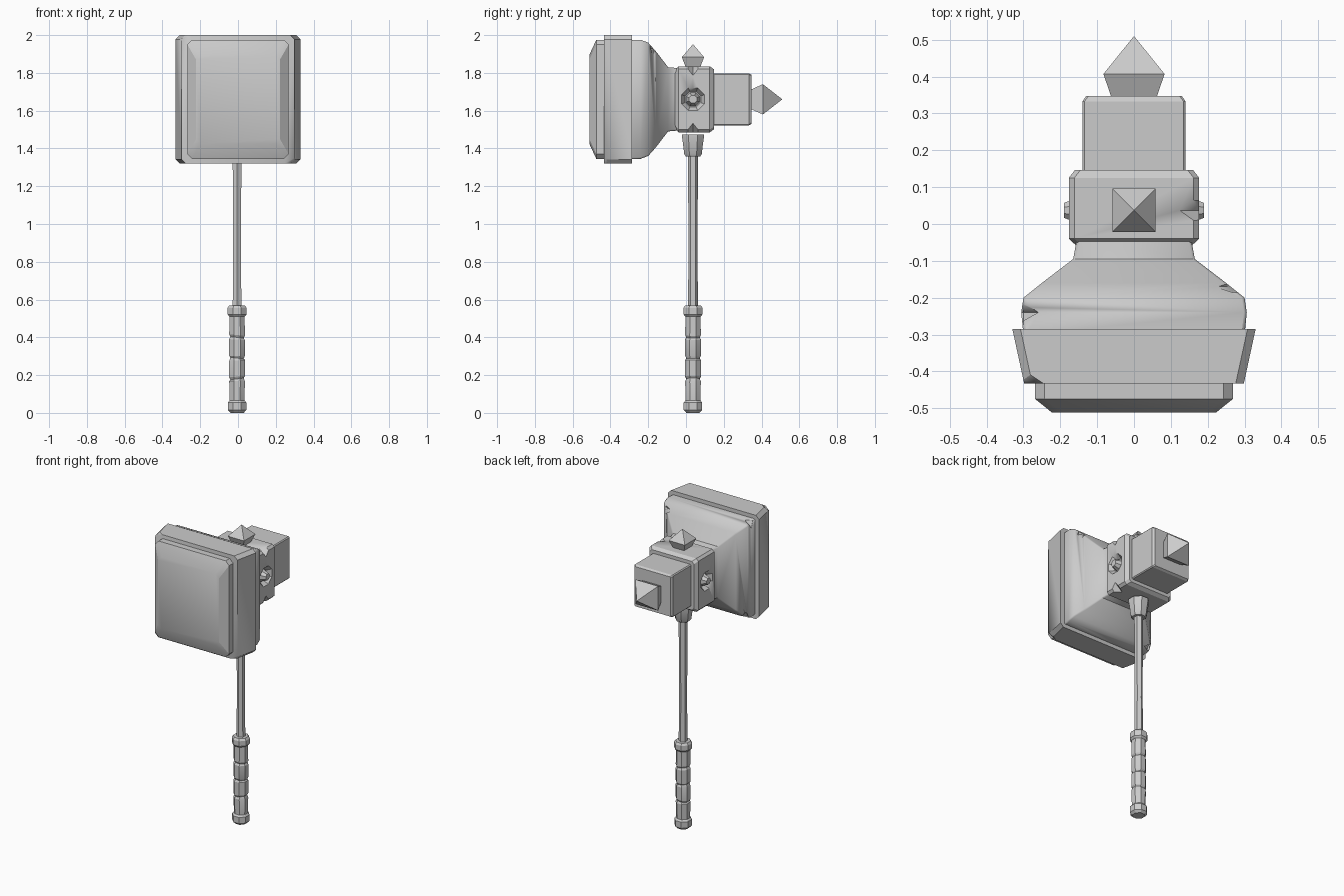
import bpy, bmesh, math, random
from mathutils import Vector, Matrix

random.seed(4)
cube = bpy.data.objects.get("Cube")
if cube:
    bpy.data.objects.remove(cube)

steel = bpy.data.materials.new("plain grey")
steel.use_nodes = True
GREY = (0.6, 0.6, 0.6, 1)
steel.diffuse_color = GREY
steel.node_tree.nodes["Principled BSDF"].inputs["Base Color"].default_value = GREY

HEAD_Z = 1.66      # height of the head's axis
SHAFT_Y = 0.037    # shaft axis, slightly behind the centre


def finish(name, bm, angle=25):
    bmesh.ops.recalc_face_normals(bm, faces=bm.faces)
    mesh = bpy.data.meshes.new(name)
    bm.to_mesh(mesh)
    bm.free()
    mesh.materials.append(steel)
    obj = bpy.data.objects.new(name, mesh)
    bpy.context.collection.objects.link(obj)
    bpy.ops.object.select_all(action='DESELECT')
    obj.select_set(True)
    bpy.context.view_layer.objects.active = obj
    bpy.ops.object.shade_smooth_by_angle(angle=math.radians(angle))
    return obj


def skin(rings):
    """Bridge equal rings of points and cap both ends."""
    bm = bmesh.new()
    loops = [[bm.verts.new(p) for p in ring] for ring in rings]
    n = len(loops[0])
    for a, b in zip(loops, loops[1:]):
        for i in range(n):
            bm.faces.new((a[i], a[(i + 1) % n], b[(i + 1) % n], b[i]))
    bm.faces.new(loops[0])
    bm.faces.new(loops[-1])
    bmesh.ops.remove_doubles(bm, verts=bm.verts, dist=0.0005)
    return bm


def rectangle(w, h, cut):
    """Rectangle outline, with chamfered corners if cut is above zero."""
    pts = []
    for sx, sz in ((1, 1), (-1, 1), (-1, -1), (1, -1)):
        pair = [(sx * w, sz * (h - cut)), (sx * (w - cut), sz * h)]
        if not cut:
            pair = pair[:1]
        pts += pair if sx * sz > 0 else pair[::-1]
    return pts


def loft_y(name, sections, cut=0.0, angle=25):
    """Loft rectangles (y, half width, half height) along the head axis."""
    rings = [[Vector((x, y, HEAD_Z + z)) for x, z in rectangle(w, h, cut)]
             for y, w, h in sections]
    return finish(name, skin(rings), angle)


def lathe(name, profile, sides, tilt=0.0, x=-0.005):
    """Faceted upright turning from (radius, height), rings slightly tilted."""
    rings = []
    for k, (r, z) in enumerate(profile):
        lean = 0 if k in (0, len(profile) - 1) else random.uniform(-tilt, tilt)
        ring = []
        for i in range(sides):
            a = math.tau * (i + 0.5) / sides
            ring.append(Vector((x + r * math.cos(a), SHAFT_Y + r * math.sin(a),
                                z + lean * math.cos(a))))
        rings.append(ring)
    return finish(name, skin(rings))


def carve(obj, bm):
    """Subtract a closed shape from a part."""
    cutter = finish("cutter", bm)
    cutter.hide_render = True
    mod = obj.modifiers.new("carve", 'BOOLEAN')
    mod.operation, mod.solver, mod.object = 'DIFFERENCE', 'EXACT', cutter
    bpy.context.view_layer.objects.active = obj
    bpy.ops.object.modifier_move_to_index(modifier=mod.name, index=0)
    bpy.ops.object.modifier_apply(modifier=mod.name)
    bpy.data.objects.remove(cutter)


def chip(obj, centre, size):
    """Knock a small diamond-shaped nick out of an edge."""
    bm = bmesh.new()
    bmesh.ops.create_cone(bm, segments=4, radius1=1, radius2=0, depth=1, cap_ends=True,
                          matrix=Matrix.Translation((0, 0, 0.5)))
    low = bm.verts.new((0, 0, -1))
    base = [f for f in bm.faces if len(f.verts) == 4][0]
    bmesh.ops.delete(bm, geom=[base], context='FACES_ONLY')
    for e in [e for e in bm.edges if e.is_boundary]:
        bm.faces.new((*e.verts, low))
    bm.transform(Matrix.Translation(centre) @ Matrix.Diagonal((*size, 1)))
    carve(obj, bm)


# Striking face and the thick band around it
loft_y("striking_face", [(-0.512, 0.222, 0.235), (-0.475, 0.268, 0.315), (-0.42, 0.268, 0.315)], 0.025)
band = loft_y("head_band", [(-0.433, 0.298, 0.34), (-0.285, 0.33, 0.34)], 0.022)
for corner in ((-0.31, -0.45, HEAD_Z + 0.34), (0.31, -0.45, HEAD_Z - 0.34)):
    chip(band, corner, (0.09, 0.06, 0.05))

# Flared neck from the band back to the collar
flare = loft_y("head_flare", [(-0.30, 0.3, 0.315), (-0.24, 0.306, 0.315), (-0.2, 0.3, 0.3),
                              (-0.16, 0.25, 0.255), (-0.095, 0.165, 0.17), (-0.04, 0.155, 0.165)],
               0.008, 45)
for spot in ((0.27, -0.17, HEAD_Z + 0.27), (-0.30, -0.24, HEAD_Z + 0.31),
             (-0.29, -0.2, HEAD_Z - 0.3)):
    chip(flare, spot, (0.045, 0.025, 0.045))

# Collar block, nicked on one side, with a round recess and stud on both sides
collar = loft_y("collar", [(-0.06, 0.155, 0.15), (-0.04, 0.177, 0.175),
                           (0.125, 0.177, 0.175), (0.147, 0.16, 0.16)], 0.015)
for s in (-1, 1):
    chip(collar, (0.177, SHAFT_Y, HEAD_Z + s * 0.177), (0.055, 0.04, 0.05))
for side, name in ((1, "left"), (-1, "right")):
    turn = (Matrix.Translation((side * 0.177, SHAFT_Y, HEAD_Z))
            @ Matrix.Rotation(side * math.pi / 2, 4, 'Y') @ Matrix.Rotation(math.pi / 8, 4, 'Z'))
    hole = bmesh.new()
    bmesh.ops.create_cone(hole, segments=8, radius1=0.045, radius2=0.085, depth=0.06,
                          cap_ends=True, matrix=turn)
    carve(collar, hole)
    stud = bmesh.new()
    bmesh.ops.create_cone(stud, segments=8, radius1=0.04, radius2=0.022, depth=0.045, cap_ends=True,
                          matrix=turn @ Matrix.Translation((0, 0, -0.0095)))
    finish(name + "_stud", stud)

# Rear block and its spike
loft_y("rear_block", [(0.13, 0.14, 0.138), (0.333, 0.14, 0.138), (0.347, 0.13, 0.13)], 0.006)
loft_y("rear_spike", [(0.34, 0.06, 0.05), (0.407, 0.083, 0.08), (0.51, 0.0, 0.0)])

# Top spike
rings = [[Vector((x, SHAFT_Y + y, z)) for x, y in rectangle(w, w, 0)]
         for z, w in ((1.78, 0.02), (1.835, 0.04), (1.883, 0.059), (1.952, 0.0))]
finish("top_spike", skin(rings))

# Socket, shaft and wrapped grip
lathe("socket", [(0.062, 1.475), (0.062, 1.455), (0.058, 1.43), (0.05, 1.37), (0.042, 1.358)], 8)
lathe("shaft", [(0.027, 0.54), (0.024, 0.8), (0.025, 1.1), (0.027, 1.38)], 6)
wraps = [(0.042, 0.05)]
for z in (0.18, 0.29, 0.4):
    wraps += [(0.045, z - 0.012), (0.038, z), (0.045, z + 0.012)]
lathe("grip", wraps + [(0.043, 0.53)], 8, 0.006)
lathe("grip_ring", [(0.044, 0.51), (0.055, 0.522), (0.055, 0.555), (0.046, 0.568)], 8)
lathe("pommel", [(0.038, 0.0), (0.053, 0.015), (0.053, 0.055), (0.043, 0.066)], 8)
